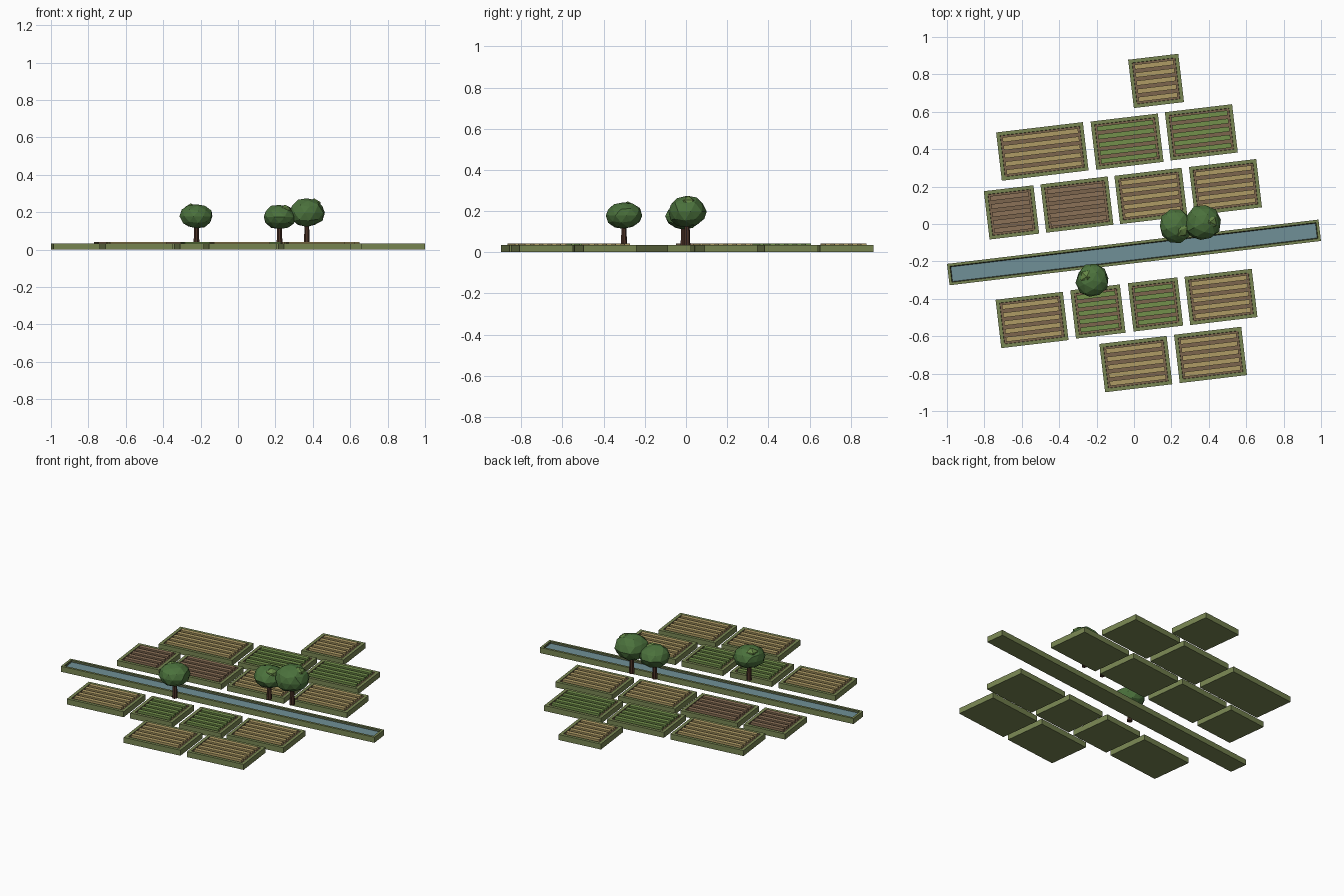
import bpy, bmesh, math, random
from mathutils import Matrix, Vector

if "Cube" in bpy.data.objects:
    bpy.data.objects.remove(bpy.data.objects["Cube"])

random.seed(4)
ANG = math.radians(6.8)
RIM_Z = 0.034


def mat(name, r, g, b):
    m = bpy.data.materials.new(name)
    m.diffuse_color = (r, g, b, 1)
    m.use_nodes = True
    m.node_tree.nodes["Principled BSDF"].inputs["Base Color"].default_value = m.diffuse_color
    return m


GRASS = mat("grass_rim", 0.19, 0.24, 0.085)
SOIL = mat("soil", 0.2, 0.13, 0.075)
BANK = mat("bank", 0.06, 0.075, 0.035)
WATER = mat("water", 0.16, 0.28, 0.31)
BARK = mat("bark", 0.07, 0.032, 0.02)
LEAF = mat("leaf", 0.07, 0.165, 0.045)
LEAF2 = mat("leaf_light", 0.13, 0.24, 0.06)
CROPS = {
    "wheat": mat("wheat", 0.43, 0.33, 0.13),
    "green": mat("green_crop", 0.17, 0.28, 0.07),
    "fallow": mat("fallow", 0.26, 0.165, 0.095),
}


def finish(bm, name, mats, loc, rot=0.0):
    bmesh.ops.recalc_face_normals(bm, faces=bm.faces)
    me = bpy.data.meshes.new(name)
    bm.to_mesh(me)
    bm.free()
    for m in mats:
        me.materials.append(m)
    ob = bpy.data.objects.new(name, me)
    ob.location = loc
    ob.rotation_euler.z = rot
    bpy.context.collection.objects.link(ob)
    return ob


def box(bm, sx, sy, z0, z1, y=0.0):
    m = Matrix.Translation((0, y, (z0 + z1) / 2)) @ Matrix.Diagonal((sx, sy, z1 - z0, 1))
    return bmesh.ops.create_cube(bm, size=1, matrix=m)["verts"]


def tray(name, w, d, rim, bank, floor_z, mats, loc):
    """Slab with a raised rim and a sunken floor."""
    bm = bmesh.new()
    box(bm, w, d, 0, RIM_Z)
    top = max(bm.faces, key=lambda f: f.calc_center_median().z)
    bmesh.ops.inset_region(bm, faces=[top], thickness=rim)
    walls = bmesh.ops.inset_region(bm, faces=[top], thickness=bank)["faces"]
    for f in walls:
        f.material_index = 1
    top.material_index = 2
    for v in top.verts:
        v.co.z = floor_z
    return finish(bm, name, mats, loc, ANG)


# fields: x, y, width, crop
D = 0.26
FIELDS = [
    (0.118, 0.765, 0.27, "wheat"),
    (-0.490, 0.388, 0.467, "wheat"),
    (-0.037, 0.440, 0.362, "green"),
    (0.360, 0.490, 0.362, "green"),
    (-0.655, 0.062, 0.267, "fallow"),
    (-0.305, 0.104, 0.362, "fallow"),
    (0.090, 0.150, 0.362, "wheat"),
    (0.489, 0.197, 0.362, "wheat"),
    (-0.545, -0.513, 0.362, "wheat"),
    (-0.193, -0.468, 0.267, "green"),
    (0.115, -0.430, 0.267, "green"),
    (0.465, -0.390, 0.362, "wheat"),
    (0.010, -0.749, 0.362, "wheat"),
    (0.409, -0.700, 0.362, "wheat"),
]
for i, (x, y, w, crop) in enumerate(FIELDS):
    tray(f"field_{i+1}", w, D, 0.027, 0.002, 0.028, [GRASS, SOIL, SOIL], (x, y, 0))
    # five raised crop rows
    bm = bmesh.new()
    for k in range(5):
        box(bm, w - 0.06, 0.026, 0.026, 0.042, (k - 2) * 0.0435)
    finish(bm, f"crop_rows_{i+1}", [CROPS[crop]], (x, y, 0), ANG)

# irrigation canal
tray("canal", 2.0, 0.115, 0.02, 0.006, 0.024, [GRASS, BANK, WATER], (0, -0.152, 0))


def blob(name, loc, size, m, jitter):
    bm = bmesh.new()
    bmesh.ops.create_icosphere(bm, subdivisions=1 if jitter < 0.05 else 2, radius=1)
    for v in bm.verts:
        v.co *= 1 + random.uniform(-jitter, jitter)
        v.co = Vector(a * b for a, b in zip(v.co, size))
    return finish(bm, name, [m], loc, random.uniform(0, 6))


# trees: x, y, canopy centre z, radius, half height, highlight clump offset
TREES = [
    (-0.222, -0.302, 0.178, 0.089, 0.066, (-0.03, 0.02, 0.035)),
    (0.222, -0.012, 0.175, 0.089, 0.066, (0.03, -0.02, 0.033)),
    (0.368, 0.005, 0.197, 0.095, 0.078, (0.04, 0.005, 0.043)),
]
for i, (x, y, z, r, h, off) in enumerate(TREES):
    bm = bmesh.new()
    bmesh.ops.create_cone(bm, cap_ends=True, segments=7, radius1=0.016, radius2=0.010,
                          depth=z - RIM_Z, matrix=Matrix.Translation((0, 0, (z + RIM_Z) / 2)))
    finish(bm, f"trunk_{i+1}", [BARK], (x, y, 0))
    blob(f"canopy_{i+1}", (x, y, z), (r, r, h), LEAF, 0.06)
    blob(f"canopy_clump_{i+1}", (x + off[0], y + off[1], z + off[2]),
         (0.042, 0.042, 0.033), LEAF2, 0.04)
